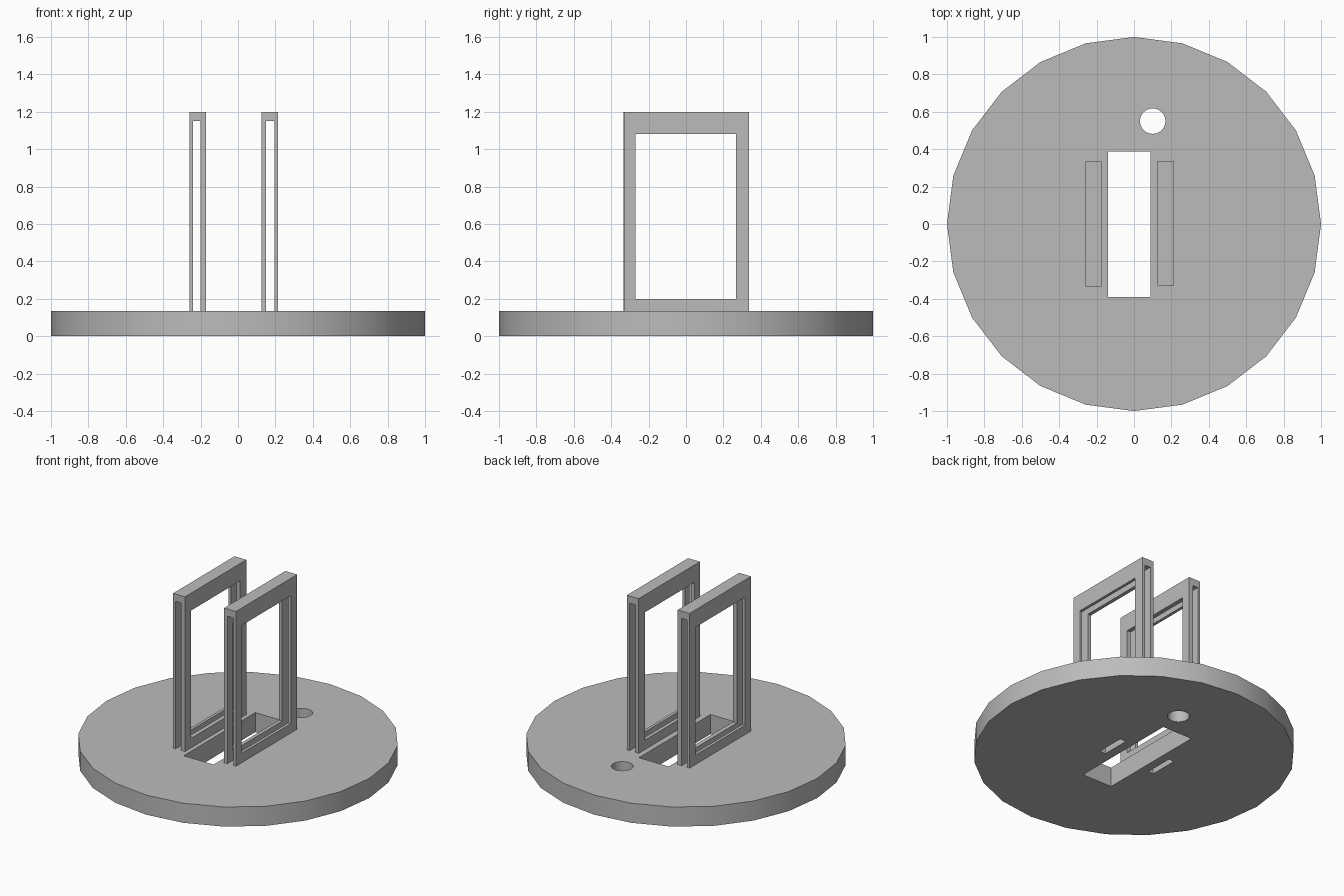
import bpy
import math

if "Cube" in bpy.data.objects:
    bpy.data.objects.remove(bpy.data.objects["Cube"], do_unlink=True)

grey = bpy.data.materials.new("plain grey")
grey.use_nodes = True
COLOUR = (0.5, 0.5, 0.5, 1)
grey.diffuse_color = COLOUR
grey.node_tree.nodes["Principled BSDF"].inputs["Base Color"].default_value = COLOUR

BASE_TOP = 0.135


def box(name, x, y, z):
    """Box from (min, max) ranges on each axis."""
    ranges = (x, y, z)
    bpy.ops.mesh.primitive_cube_add(size=1, location=[(a + b) / 2 for a, b in ranges])
    ob = bpy.context.object
    ob.name = name
    ob.scale = [b - a for a, b in ranges]
    bpy.ops.object.transform_apply(location=True, rotation=False, scale=True)
    ob.data.materials.append(grey)
    return ob


def cylinder(name, sides, radius, centre, z):
    bpy.ops.mesh.primitive_cylinder_add(vertices=sides, radius=radius, depth=z[1] - z[0],
                                        location=(*centre, sum(z) / 2))
    ob = bpy.context.object
    ob.name = name
    bpy.ops.object.transform_apply(location=True, rotation=False, scale=True)
    ob.data.materials.append(grey)
    return ob


def cut(target, cutters):
    """Subtract the cutters from the target, then delete them."""
    bpy.ops.object.select_all(action="DESELECT")
    target.select_set(True)
    bpy.context.view_layer.objects.active = target
    for cutter in cutters:
        cutter.hide_render = True
        mod = target.modifiers.new("cut", "BOOLEAN")
        mod.operation = "DIFFERENCE"
        mod.solver = "EXACT"
        mod.object = cutter
        bpy.ops.object.modifier_apply(modifier=mod.name)
        bpy.data.objects.remove(cutter, do_unlink=True)


# Frames: outer x range, slot x range, y range
frames = {
    "right_frame": ((-0.26, -0.17), (-0.24, -0.20), (-0.335, 0.333)),
    "left_frame": ((0.125, 0.215), (0.15, 0.195), (-0.33, 0.337)),
}

# Round base with a long opening, a cable hole and a short slit under each frame
base = cylinder("round_base", 24, 1, (0, 0), (0, BASE_TOP))
through = (-0.1, 0.3)
holes = [box("opening_cutter", (-0.14, 0.087), (-0.39, 0.388), through),
         cylinder("round_hole_cutter", 32, 0.068, (0.10, 0.55), through)]
holes += [box("slit_cutter", slot, (-0.1, 0.1), through) for _, slot, _ in frames.values()]
cut(base, holes)
bpy.ops.object.shade_smooth_by_angle(angle=math.radians(30))

# Upright window frames, each split by a slot that is open at both ends and below
for name, (outer, slot, depth) in frames.items():
    frame = box(name, outer, depth, (BASE_TOP, 1.20))
    cut(frame, [box("window_cutter", (outer[0] - 0.1, outer[1] + 0.1), (-0.27, 0.267), (0.20, 1.08)),
                box("slot_cutter", slot, (-0.5, 0.5), (0, 1.15))])
